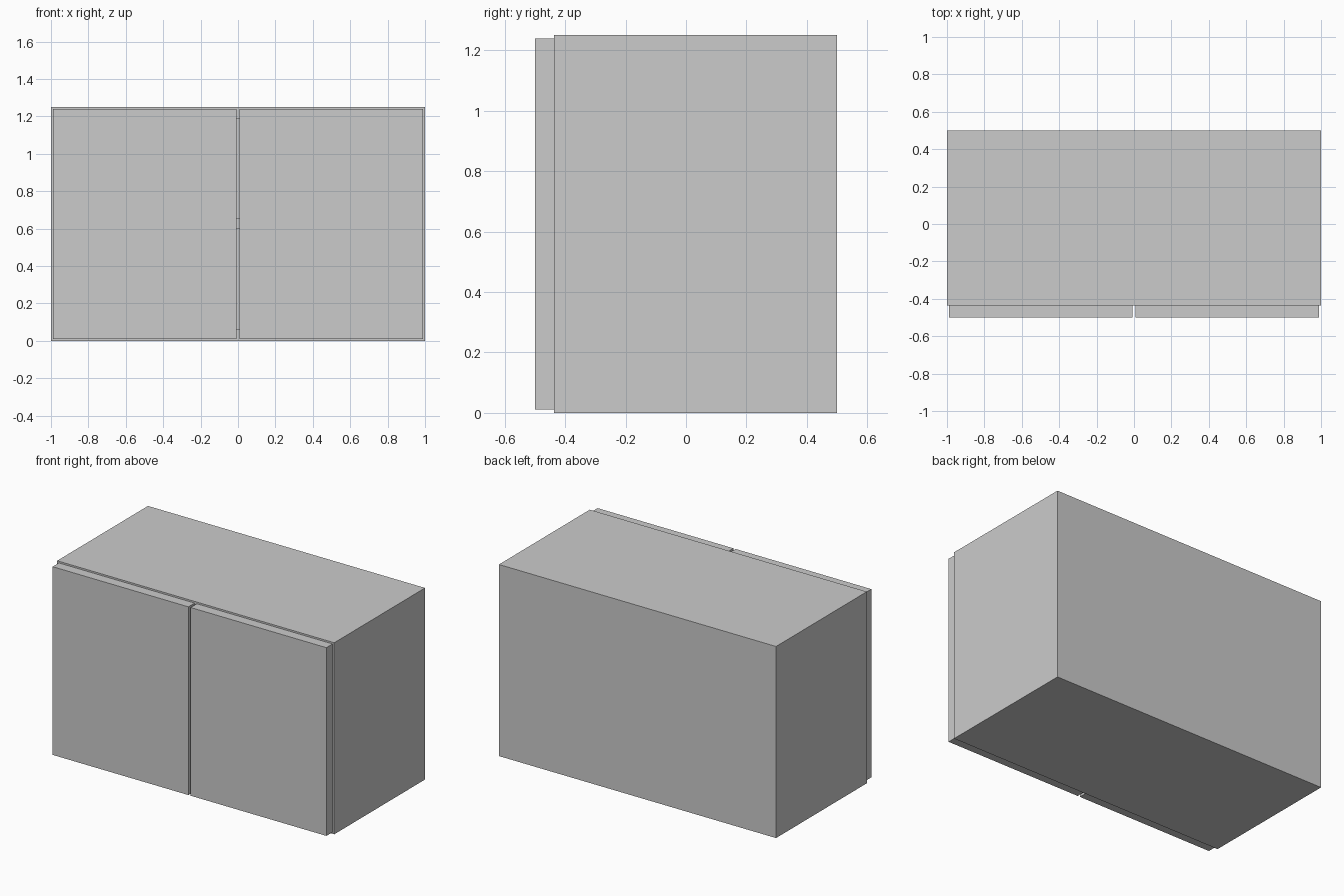
import bpy, bmesh

if "Cube" in bpy.data.objects:
    bpy.data.objects.remove(bpy.data.objects["Cube"])

T = 0.06                 # panel thickness
W, H = 1.0, 1.25         # half width, height
FRONT, BACK = -0.436, 0.5
DOOR_FRONT = -0.5


def extrude_x(name, profile, x0, x1):
    """Extrude a closed (y, z) profile from x0 to x1."""
    bm = bmesh.new()
    face = bm.faces.new([bm.verts.new((x0, y, z)) for y, z in profile])
    out = bmesh.ops.extrude_face_region(bm, geom=[face])
    moved = [v for v in out["geom"] if isinstance(v, bmesh.types.BMVert)]
    bmesh.ops.translate(bm, verts=moved, vec=(x1 - x0, 0, 0))
    bmesh.ops.recalc_face_normals(bm, faces=bm.faces[:])
    mesh = bpy.data.meshes.new(name)
    bm.to_mesh(mesh)
    bm.free()
    obj = bpy.data.objects.new(name, mesh)
    bpy.context.collection.objects.link(obj)
    return obj


def rect(y0, y1, z0, z1):
    return [(y0, z0), (y1, z0), (y1, z1), (y0, z1)]


# carcass: bottom, middle shelf, top and back in one E-shaped profile
inner = BACK - T
shelf = 0.597
extrude_x("carcass", [
    (BACK, 0), (BACK, H), (FRONT, H), (FRONT, H - T), (inner, H - T),
    (inner, shelf + T), (FRONT, shelf + T), (FRONT, shelf), (inner, shelf),
    (inner, T), (FRONT, T), (FRONT, 0)], -W + T, W - T)

# side panels and doors, one pair per side
for label, s in (("left", -1), ("right", 1)):
    extrude_x(label + "_side_panel", rect(FRONT, BACK, 0, H), s * (W - T), s * W)
    extrude_x(label + "_door", rect(DOOR_FRONT, FRONT, 0.011, H - 0.011),
              s * 0.008, s * 0.988)
